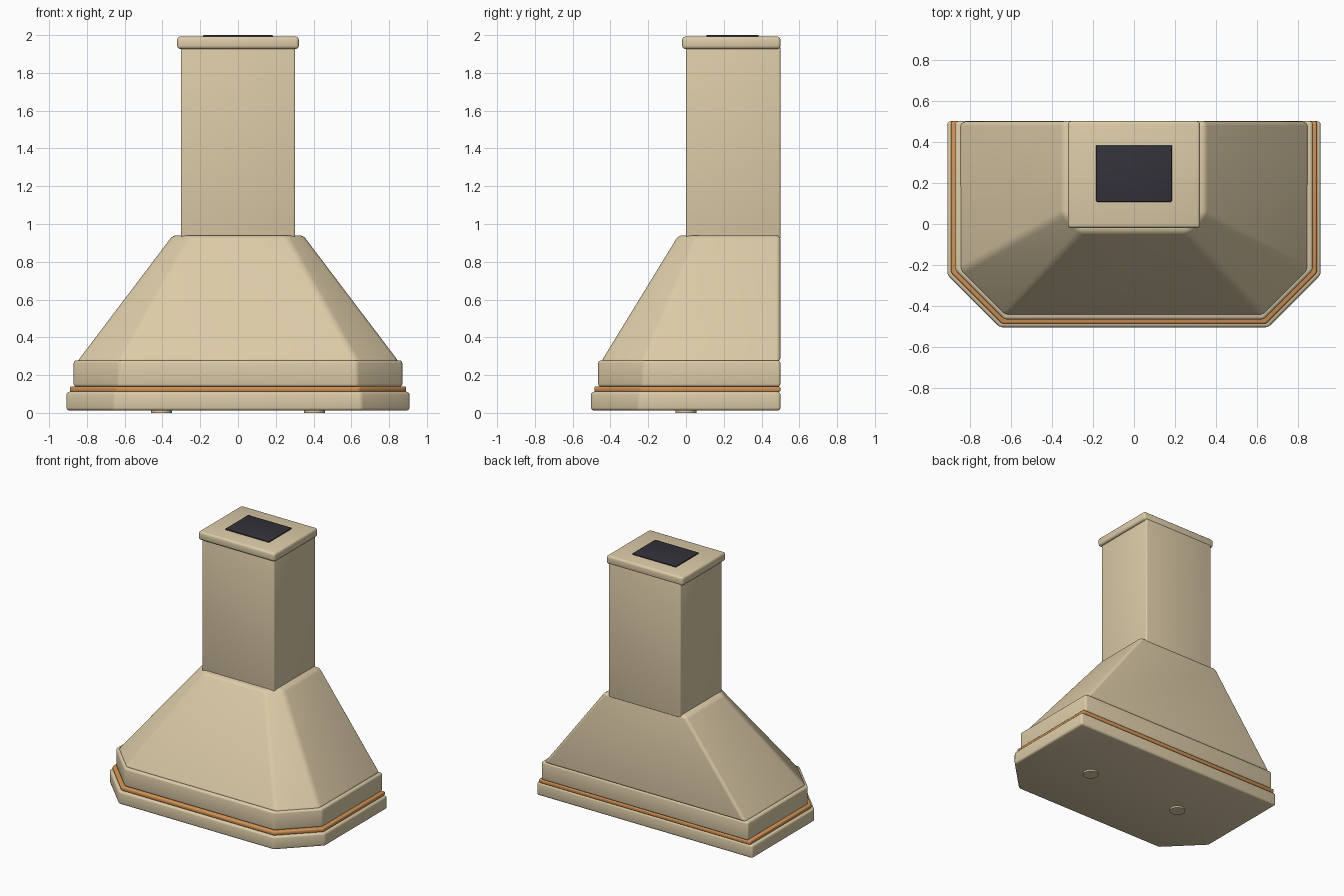
import bpy, bmesh, math

if "Cube" in bpy.data.objects:
    bpy.data.objects.remove(bpy.data.objects["Cube"])


def material(name, rgb):
    m = bpy.data.materials.new(name)
    m.diffuse_color = (*rgb, 1)
    m.use_nodes = True
    m.node_tree.nodes["Principled BSDF"].inputs["Base Color"].default_value = m.diffuse_color
    return m


CREAM = material("cream_enamel", (0.72, 0.60, 0.39))
COPPER = material("copper_trim", (0.65, 0.29, 0.09))
DARK = material("dark_vent", (0.032, 0.032, 0.042))


def outline(hx, front, chamfer=0.0, back=0.5):
    """Plan outline, with the two front corners cut off when chamfer > 0."""
    if chamfer == 0:
        return [(-hx, front), (hx, front), (hx, back), (-hx, back)]
    return [(-hx + chamfer, front), (hx - chamfer, front), (hx, front + chamfer),
            (hx, back), (-hx, back), (-hx, front + chamfer)]


def loft(name, low, z0, high, z1, mat, bevel, segments=3):
    """Solid between two plan outlines, with rounded edges."""
    bm = bmesh.new()
    a = [bm.verts.new((x, y, z0)) for x, y in low]
    b = [bm.verts.new((x, y, z1)) for x, y in high]
    n = len(a)
    bm.faces.new(a[::-1])
    bm.faces.new(b)
    for i in range(n):
        j = (i + 1) % n
        bm.faces.new((a[i], a[j], b[j], b[i]))
    mesh = bpy.data.meshes.new(name)
    bm.to_mesh(mesh)
    bm.free()
    mesh.materials.append(mat)
    ob = bpy.data.objects.new(name, mesh)
    bpy.context.collection.objects.link(ob)
    if bevel:
        mod = ob.modifiers.new("rounded_edges", "BEVEL")
        mod.width = bevel
        mod.segments = segments
        mod.limit_method = "ANGLE"
        mod.angle_limit = math.radians(20)
    bpy.ops.object.select_all(action="DESELECT")
    ob.select_set(True)
    bpy.context.view_layer.objects.active = ob
    if bevel:
        bpy.ops.object.modifier_apply(modifier=mod.name)
    bpy.ops.object.shade_smooth_by_angle(angle=math.radians(40))
    return ob


def slab(name, hx, front, chamfer, z0, z1, mat, bevel, back=0.5):
    o = outline(hx, front, chamfer, back)
    return loft(name, o, z0, o, z1, mat, bevel)


# stepped rim
slab("lower_rim", 0.908, -0.503, 0.255, 0.013, 0.112, CREAM, 0.015)
slab("trim_band", 0.89, -0.485, 0.248, 0.110, 0.140, COPPER, 0.009)
slab("upper_rim", 0.87, -0.465, 0.24, 0.138, 0.278, CREAM, 0.015)

# tapered canopy
loft("canopy", outline(0.852, -0.45, 0.22), 0.27,
     outline(0.345, -0.04, 0.09), 0.94, CREAM, 0.022, 4)

# chimney, cap and outlet
slab("chimney", 0.303, 0.0, 0, 0.92, 1.94, CREAM, 0.01)
slab("chimney_cap", 0.322, -0.02, 0, 1.927, 1.992, CREAM, 0.016)
slab("outlet_vent", 0.184, 0.108, 0, 1.98, 2.0, DARK, 0.004, back=0.385)

# round lamps underneath
for side, x in (("left", -0.405), ("right", 0.405)):
    ring = [(x + 0.055 * math.cos(t * math.tau / 32), 0.055 * math.sin(t * math.tau / 32))
            for t in range(32)]
    loft("lamp_" + side, ring, 0.0, ring, 0.02, CREAM, 0)
